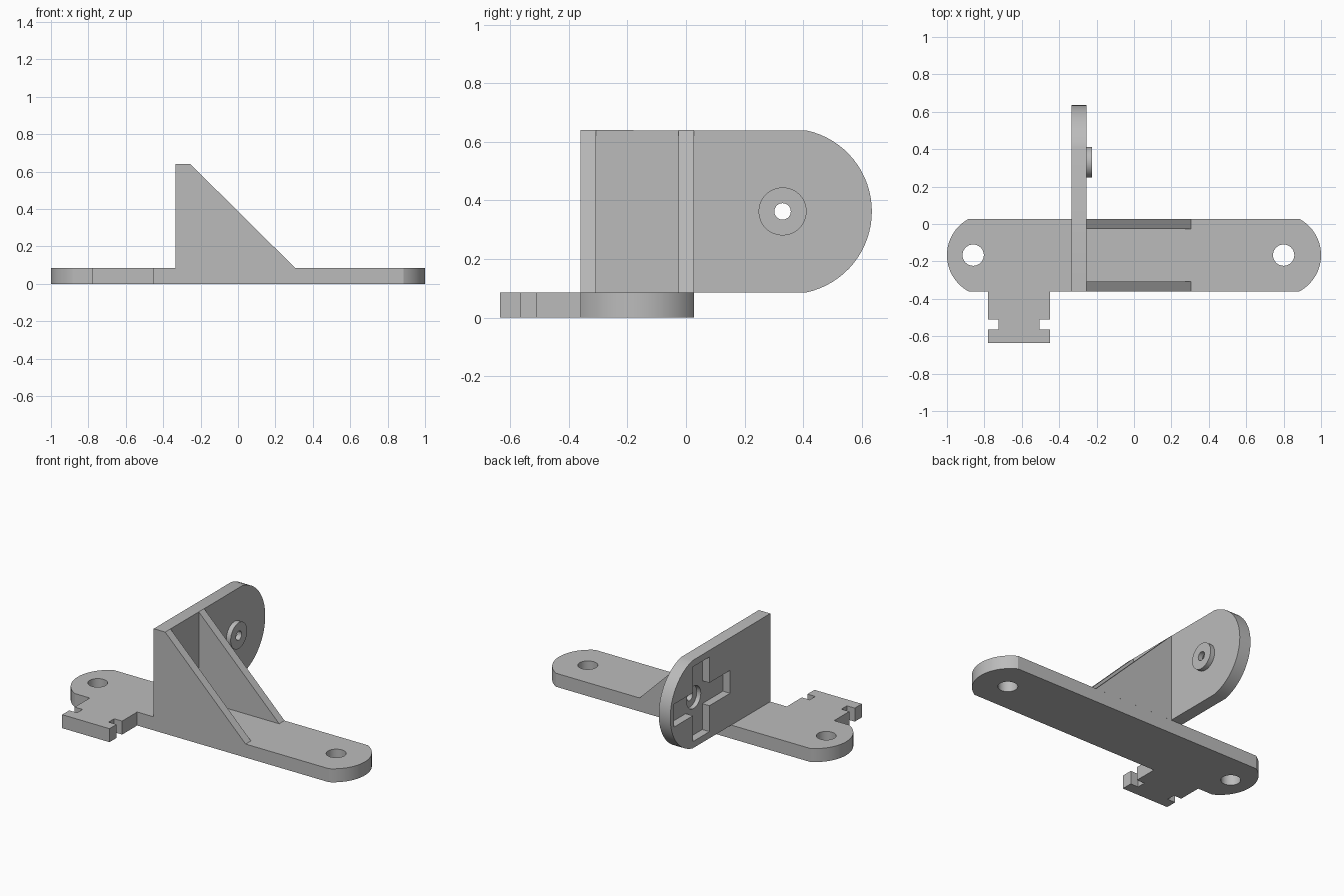
import bpy, bmesh
from math import sin, cos, pi, atan2
from mathutils import Vector

cube = bpy.data.objects.get("Cube")
if cube:
    bpy.data.objects.remove(cube)

grey = bpy.data.materials.new("plain grey")
grey.use_nodes = True
colour = (0.5, 0.5, 0.5, 1)
grey.diffuse_color = colour
grey.node_tree.nodes["Principled BSDF"].inputs["Base Color"].default_value = colour

AXES = {"x": lambda a, b, h: (h, a, b),
        "y": lambda a, b, h: (a, h, b),
        "z": lambda a, b, h: (a, b, h)}


def prism(name, outline, axis, low, high):
    """Extrude a closed outline along an axis."""
    place = AXES[axis]
    bm = bmesh.new()
    face = bm.faces.new([bm.verts.new(place(a, b, low)) for a, b in outline])
    new = bmesh.ops.extrude_face_region(bm, geom=[face])["geom"]
    bmesh.ops.translate(bm, vec=Vector(place(0, 0, high - low)),
                        verts=[v for v in new if isinstance(v, bmesh.types.BMVert)])
    bmesh.ops.recalc_face_normals(bm, faces=bm.faces)
    mesh = bpy.data.meshes.new(name)
    bm.to_mesh(mesh)
    bm.free()
    mesh.materials.append(grey)
    obj = bpy.data.objects.new(name, mesh)
    bpy.context.collection.objects.link(obj)
    return obj


def arc(ca, cb, r, start, end, steps=32):
    return [(ca + r * cos(start + (end - start) * i / steps),
             cb + r * sin(start + (end - start) * i / steps)) for i in range(steps + 1)]


def circle(ca, cb, r):
    return arc(ca, cb, r, 0, 2 * pi, 48)[:-1]


def cut(obj, *outlines_and_depths):
    """Subtract prisms from an object, then discard the cutters."""
    for outline, axis, low, high in outlines_and_depths:
        cutter = prism("cutter", outline, axis, low, high)
        cutter.hide_render = True
        mod = obj.modifiers.new("cut", "BOOLEAN")
        mod.operation, mod.solver, mod.object = "DIFFERENCE", "EXACT", cutter
        bpy.context.view_layer.objects.active = obj
        bpy.ops.object.modifier_apply(modifier=mod.name)
        bpy.data.objects.remove(cutter)


FRONT, BACK, THICK, TOP = -0.36, 0.027, 0.085, 0.64
WALL_L, WALL_R = -0.335, -0.255
mid = (FRONT + BACK) / 2

# Base strip with rounded ends and a notched tab at the front
bend = atan2(BACK - mid, 0.105)
tab = [(-0.78, FRONT), (-0.78, -0.51), (-0.725, -0.51), (-0.725, -0.565),
       (-0.78, -0.565), (-0.78, -0.635)]
tab += [(-1.23 - x, y) for x, y in reversed(tab)]
base = prism("base_strip", arc(0.78, mid, 0.22, -bend, bend)
             + arc(-0.78, mid, 0.22, pi - bend, pi + bend) + tab, "z", 0, THICK)
cut(base, *[(circle(x, mid, 0.057), "z", -0.1, 0.2) for x in (-0.86, 0.8)])

# Upright plate with a rounded back edge
zc, yc = (THICK + TOP) / 2, 0.33
bend = atan2(TOP - zc, 0.06)
plate = prism("upright_plate", [(FRONT, THICK)] + arc(0.352, zc, 0.283, -bend, bend)
              + [(FRONT, TOP)], "x", WALL_L, WALL_R)

# Cross-shaped pocket, round recess and pin hole
ya, yb, y0, y1 = yc - 0.085, yc + 0.08, 0.04, 0.6
za, zb, z0, z1 = zc - 0.072, zc + 0.072, zc - 0.235, zc + 0.235
cross = [(y0, za), (ya, za), (ya, z0), (yb, z0), (yb, za), (y1, za),
         (y1, zb), (yb, zb), (yb, z1), (ya, z1), (ya, zb), (y0, zb)]
cut(plate, (cross, "x", WALL_L - 0.1, WALL_L + 0.05),
    (circle(yc, zc, 0.07), "x", WALL_L - 0.1, WALL_R - 0.002),
    (circle(yc, zc, 0.028), "x", WALL_L - 0.1, WALL_R + 0.1))

# Round boss around the pin hole
boss = prism("pin_boss", circle(yc, zc, 0.082), "x", WALL_R, WALL_R + 0.03)
cut(boss, (circle(yc, zc, 0.028), "x", WALL_R - 0.1, WALL_R + 0.1))

# Triangular braces
slope = [(WALL_R, THICK), (0.305, THICK), (WALL_R, TOP)]
front_brace = prism("front_brace", slope, "y", FRONT, FRONT + 0.053)
back_brace = prism("back_brace", slope, "y", BACK - 0.053, BACK)

# Smooth the rounded edges only
bpy.ops.object.select_all(action="DESELECT")
for obj in (base, plate, boss, front_brace, back_brace):
    obj.select_set(True)
bpy.context.view_layer.objects.active = base
bpy.ops.object.shade_smooth_by_angle(angle=pi / 7)
